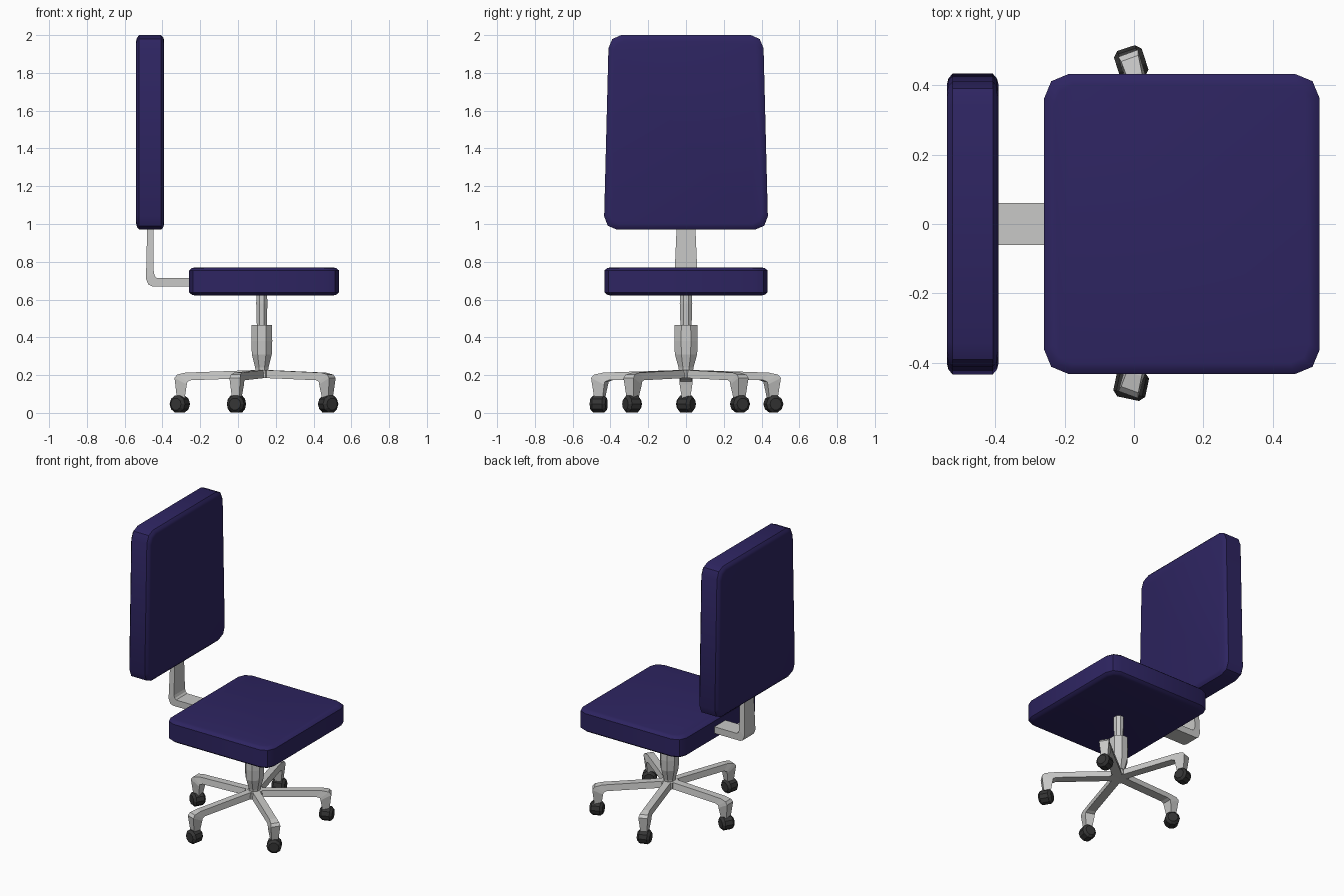
import bpy, bmesh, math
from mathutils import Vector, Matrix

if "Cube" in bpy.data.objects:
    bpy.data.objects.remove(bpy.data.objects["Cube"])


def material(name, rgb):
    m = bpy.data.materials.new(name)
    m.diffuse_color = (*rgb, 1)
    m.use_nodes = True
    m.node_tree.nodes["Principled BSDF"].inputs["Base Color"].default_value = m.diffuse_color
    return m


PURPLE = material("purple fabric", (0.027, 0.018, 0.120))
GREY = material("light grey metal", (0.58, 0.58, 0.57))
BLACK = material("dark rubber", (0.035, 0.035, 0.035))


def loft(name, loops, mat, matrix=None, smooth=False):
    """Skin a stack of equal-length point loops and cap both ends."""
    bm = bmesh.new()
    rings = [[bm.verts.new(p) for p in loop] for loop in loops]
    n = len(rings[0])
    for a, b in zip(rings, rings[1:]):
        for i in range(n):
            j = (i + 1) % n
            bm.faces.new((a[i], a[j], b[j], b[i]))
    bm.faces.new(rings[0])
    bm.faces.new(rings[-1])
    if matrix:
        bm.transform(matrix)
    bmesh.ops.recalc_face_normals(bm, faces=bm.faces[:])
    me = bpy.data.meshes.new(name)
    bm.to_mesh(me)
    bm.free()
    me.materials.append(mat)
    ob = bpy.data.objects.new(name, me)
    bpy.context.collection.objects.link(ob)
    if smooth:
        bpy.ops.object.select_all(action='DESELECT')
        ob.select_set(True)
        bpy.context.view_layer.objects.active = ob
        bpy.ops.object.shade_smooth_by_angle(angle=math.radians(35))
    return ob


def rounded_rect(hu, hv, r, taper=0.0):
    """Rounded rectangle, two segments per corner; taper narrows it in v."""
    pts = []
    for k, (su, sv) in enumerate(((1, 1), (-1, 1), (-1, -1), (1, -1))):
        for s in range(3):
            a = math.radians(90 * k + 45 * s)
            u = su * (hu - r) + r * math.cos(a)
            v = sv * (hv - r) + r * math.sin(a)
            pts.append((u, v * (1 - taper * (u + hu) / (2 * hu))))
    return pts


def cushion(name, hu, hv, h, taper, matrix):
    """Thick pad with softened rims."""
    loops = []
    for z, inset in ((-h, .03), (-h + .004, .014), (-h + .016, 0),
                     (h - .016, 0), (h - .004, .014), (h, .03)):
        loops.append([(u, v, z) for u, v in
                      rounded_rect(hu - inset, hv - inset, .07 - inset * .5, taper)])
    return loft(name, loops, PURPLE, matrix, True)


def bar(name, sections, matrix=None):
    """Flat bar: each section is outer (x,z), inner (x,z), half widths."""
    loops = [[(xo, -wo, zo), (xo, wo, zo), (xi, wi, zi), (xi, -wi, zi)]
             for xo, zo, xi, zi, wo, wi in sections]
    return loft(name, loops, GREY, matrix)


def turned(name, profile, sides, mat, matrix):
    loops = [[(r * math.cos(2 * math.pi * (i + .5) / sides),
               r * math.sin(2 * math.pi * (i + .5) / sides), z)
              for i in range(sides)] for r, z in profile]
    return loft(name, loops, mat, matrix)


# Seat and backrest
cushion("seat", .397, .432, .074, 0, Matrix.Translation((.138, 0, .696)))
upright = Matrix(((0, 0, -1, -.465), (0, 1, 0, 0), (1, 0, 0, 1.485), (0, 0, 0, 1)))
cushion("backrest", .515, .435, .074, .06, upright)

# Bent bracket joining seat and backrest
bar("back_bracket", [
    (-.20, .67, -.20, .715, .06, .06),
    (-.455, .67, -.43, .715, .06, .06),
    (-.475, .68, -.44, .725, .06, .06),
    (-.487, .71, -.446, .742, .06, .06),
    (-.48, 1.02, -.447, 1.02, .048, .048)])

# Base group: slightly stretched in y
base = Matrix.Translation((.126, 0, 0)) @ Matrix.Diagonal((1, 1.12, 1, 1))
turned("column_upper", [(.028, .44), (.032, .58), (.030, .64)], 8, GREY, base)
turned("column_lower", [(.034, .20), (.038, .24), (.057, .31), (.060, .38),
                        (.058, .466)], 8, GREY, base)
turned("hub", [(.062, .186), (.056, .226)], 5, GREY,
       base @ Matrix.Rotation(math.radians(180), 4, 'Z'))

# Five arms with downturned feet and casters
wheel_yaw = (60, 18, 20, -60, 78)
for i, ang in enumerate((180, 108, 36, -36, -108)):
    spin = base @ Matrix.Rotation(math.radians(ang), 4, 'Z')
    bar(f"base_arm_{i + 1}", [
        (0, .228, 0, .186, .022, .028),
        (.405, .213, .375, .173, .022, .028),
        (.448, .203, .394, .165, .026, .030),
        (.462, .185, .397, .150, .030, .030),
        (.450, .080, .408, .080, .020, .020)], spin)
    c = base @ Vector((.434 * math.cos(math.radians(ang)),
                       .434 * math.sin(math.radians(ang)), .047))
    wheel = (Matrix.Translation(c)
             @ Matrix.Rotation(math.radians(wheel_yaw[i]), 4, 'Z')
             @ Matrix.Rotation(math.radians(90), 4, 'Y'))
    turned(f"caster_{i + 1}", [(.032, -.042), (.047, -.027), (.047, .027),
                               (.032, .042)], 10, BLACK, wheel)
